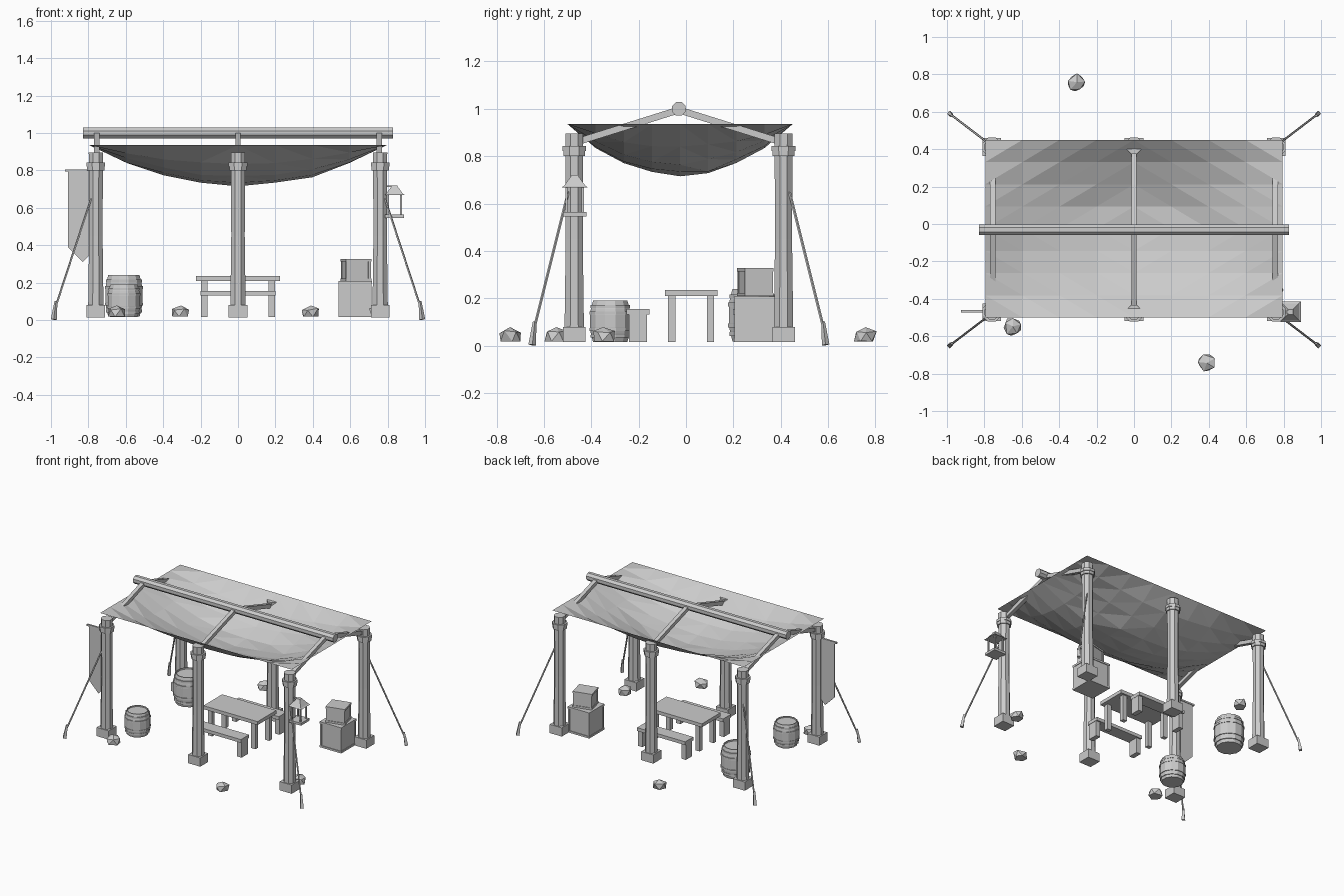
import bpy, bmesh, math, random
from mathutils import Vector, Matrix

random.seed(4)
if "Cube" in bpy.data.objects:
    bpy.data.objects.remove(bpy.data.objects["Cube"])

grey = bpy.data.materials.new("plain_grey")
grey.use_nodes = True
grey.diffuse_color = (0.6, 0.6, 0.6, 1)
grey.node_tree.nodes["Principled BSDF"].inputs["Base Color"].default_value = (0.6, 0.6, 0.6, 1)


def finish(name, bm):
    bmesh.ops.recalc_face_normals(bm, faces=bm.faces)
    mesh = bpy.data.meshes.new(name)
    bm.to_mesh(mesh)
    bm.free()
    mesh.materials.append(grey)
    obj = bpy.data.objects.new(name, mesh)
    bpy.context.scene.collection.objects.link(obj)
    return obj


def add_box(bm, center, size, turn=0):
    m = Matrix.Translation(center) @ Matrix.Rotation(turn, 4, 'Z') @ Matrix.Diagonal((*size, 1))
    bmesh.ops.create_cube(bm, size=1, matrix=m)


def add_lathe(bm, x, y, profile, sides=8):
    # closed column through (radius, z) rings, flat sides facing the axes
    rings = []
    for r, z in profile:
        r /= math.cos(math.pi / sides)
        rings.append([bm.verts.new((x + r * math.cos((i + .5) * math.tau / sides),
                                    y + r * math.sin((i + .5) * math.tau / sides), z))
                      for i in range(sides)])
    for low, high in zip(rings, rings[1:]):
        for i in range(sides):
            j = (i + 1) % sides
            bm.faces.new((low[i], low[j], high[j], high[i]))
    bm.faces.new(rings[0])
    bm.faces.new(rings[-1])


def add_beam(bm, a, b, r1, r2, sides=4):
    a, b = Vector(a), Vector(b)
    d = b - a
    m = (Matrix.Translation((a + b) / 2) @ d.to_track_quat('Z', 'Y').to_matrix().to_4x4()
         @ Matrix.Rotation(math.pi / sides, 4, 'Z'))
    bmesh.ops.create_cone(bm, cap_ends=True, segments=sides, radius1=r1, radius2=r2,
                          depth=d.length, matrix=m)


FRONT, BACK, MID = -0.472, 0.412, -0.03

# posts with square feet and collars
for x, side in ((-.76, "right"), (0, "middle"), (.76, "left")):
    for y, end in ((FRONT, "front"), (BACK, "back")):
        bm = bmesh.new()
        add_box(bm, (x, y, .047), (.1, .095, .065))
        add_lathe(bm, x, y, [(.041, .07), (.036, .45), (.038, .895)])
        add_lathe(bm, x, y, [(.046, .80), (.046, .822)])
        add_lathe(bm, x, y, [(.05, .822), (.05, .843)])
        finish(f"{end}_{side}_post", bm)

# ridge beam and rafters
bm = bmesh.new()
add_beam(bm, (-.83, MID, 1), (.83, MID, 1), .031, .031, 8)
finish("ridge_beam", bm)
bm = bmesh.new()
for x in (-.755, 0, .755):
    for y in (FRONT + .02, BACK - .02):
        add_beam(bm, (x, MID, .995), (x, y, .863), .02, .02)
finish("rafters", bm)

# sagging cloth canopy
bm = bmesh.new()
bmesh.ops.create_grid(bm, x_segments=8, y_segments=8, size=1)
for v in bm.verts:
    u, w = v.co.x, v.co.y
    sag = (1 - u * u) * (1 - w * w)
    jitter = random.uniform(-.008, .008) if 0 < sag < .95 else 0
    v.co = (u * .795, w * .475 - .025, .935 - .22 * sag + jitter * min(1, sag * 2))
bmesh.ops.triangulate(bm, faces=bm.faces)
finish("canopy", bm)

# guy ropes and stakes at the four corners
ropes, stakes = bmesh.new(), bmesh.new()
for sx in (-1, 1):
    for sy, py in ((-1, FRONT), (1, BACK)):
        add_beam(ropes, (sx * .785, py + sy * .025, .65), (sx * .975, py + sy * .17, .07), .006, .006, 5)
        add_beam(stakes, (sx * .985, py + sy * .178, .003), (sx * .973, py + sy * .167, .1), .016, .008)
finish("guy_ropes", ropes)
finish("stakes", stakes)

# table
bm = bmesh.new()
add_box(bm, (0, .022, .222), (.45, .222, .026))
for x in (-.18, .18):
    for y in (-.06, .104):
        add_box(bm, (x, y, .115), (.035, .03, .2))
finish("table", bm)

# benches
for name, y in (("front_bench", -.203), ("back_bench", .247)):
    bm = bmesh.new()
    add_box(bm, (0, y, .143), (.4, .096, .025))
    for x in (-.18, .18):
        add_box(bm, (x, y, .075), (.036, .075, .12))
    finish(name, bm)


# barrels with hoops
def barrel(name, x, y, r, z0, z1):
    bm = bmesh.new()
    h = z1 - z0

    def bulge(t):
        return r * (1 - .17 * (2 * t - 1) ** 2)
    steps = (0, .2, .35, .65, .8, 1)
    profile = [(bulge(t) * .97, z0 + h * t) for t in steps]
    add_lathe(bm, x, y, profile + [(r * .74, z1), (r * .74, z1 - h * .05)], 12)
    for t in (.14, .3, .7, .86):
        ring = bulge(t) * 1.01
        add_lathe(bm, x, y, [(ring, z0 + h * (t - .035)), (ring, z0 + h * (t + .035))], 12)
    finish(name, bm)


barrel("front_barrel", -.61, -.32, .09, .015, .19)
barrel("back_barrel", -.61, .28, .104, .018, .24)


# crates with edge frames
def crate(name, center, w, d, h, turn):
    bm = bmesh.new()
    c = Vector(center)
    rot = Matrix.Rotation(turn, 3, 'Z')
    add_box(bm, c, (w - .01, d - .01, h - .006), turn)
    for s in (-1, 1):
        add_box(bm, c + Vector((0, 0, s * (h / 2 - .007))), (w, d, .014), turn)
        for t in (-1, 1):
            corner = rot @ Vector((s * (w / 2 - .009), t * (d / 2 - .009), 0))
            add_box(bm, c + corner, (.014, .014, h - .01), turn)
    finish(name, bm)


crate("large_crate", (.626, .292, .112), .18, .18, .192, 0)
crate("small_crate", (.63, .292, .268), .14, .125, .118, math.radians(14))

# hanging lantern
bm = bmesh.new()
lx, ly = .837, -.47
add_box(bm, (lx, ly, .555), (.1, .1, .018))
for sx in (-1, 1):
    for sy in (-1, 1):
        add_box(bm, (lx + sx * .034, ly + sy * .034, .615), (.009, .009, .11))
add_lathe(bm, lx, ly, [(.055, .668), (.045, .675), (.018, .712), (.014, .72)], 4)
add_box(bm, (lx - .03, ly, .715), (.07, .01, .01))
finish("lantern", bm)

# pennant on its bar
bm = bmesh.new()
add_box(bm, (-.845, FRONT + .005, .8), (.16, .014, .012))
finish("banner_bar", bm)
bm = bmesh.new()
outline = [(-.91, .797), (-.91, .39), (-.83, .31), (-.75, .39), (-.75, .797)]
face = bm.faces.new([bm.verts.new((x, FRONT + .002, z)) for x, z in outline])
new = bmesh.ops.extrude_face_region(bm, geom=[face])["geom"]
bmesh.ops.translate(bm, vec=(0, .006, 0), verts=[g for g in new if isinstance(g, bmesh.types.BMVert)])
finish("banner", bm)

# loose rocks
bm = bmesh.new()
for x, y in ((-.31, .755), (.39, -.74), (-.65, -.55), (.75, -.345)):
    turn = Matrix.Rotation(random.uniform(0, 6), 4, 'Z')
    rock = bmesh.ops.create_icosphere(bm, subdivisions=1, radius=.05,
                                      matrix=Matrix.Translation((x, y, .035)) @ turn)
    for v in rock["verts"]:
        v.co += Vector([random.uniform(-.006, .006) for _ in range(3)])
        v.co.z = min(max(v.co.z, .018), .078)
finish("rocks", bm)
